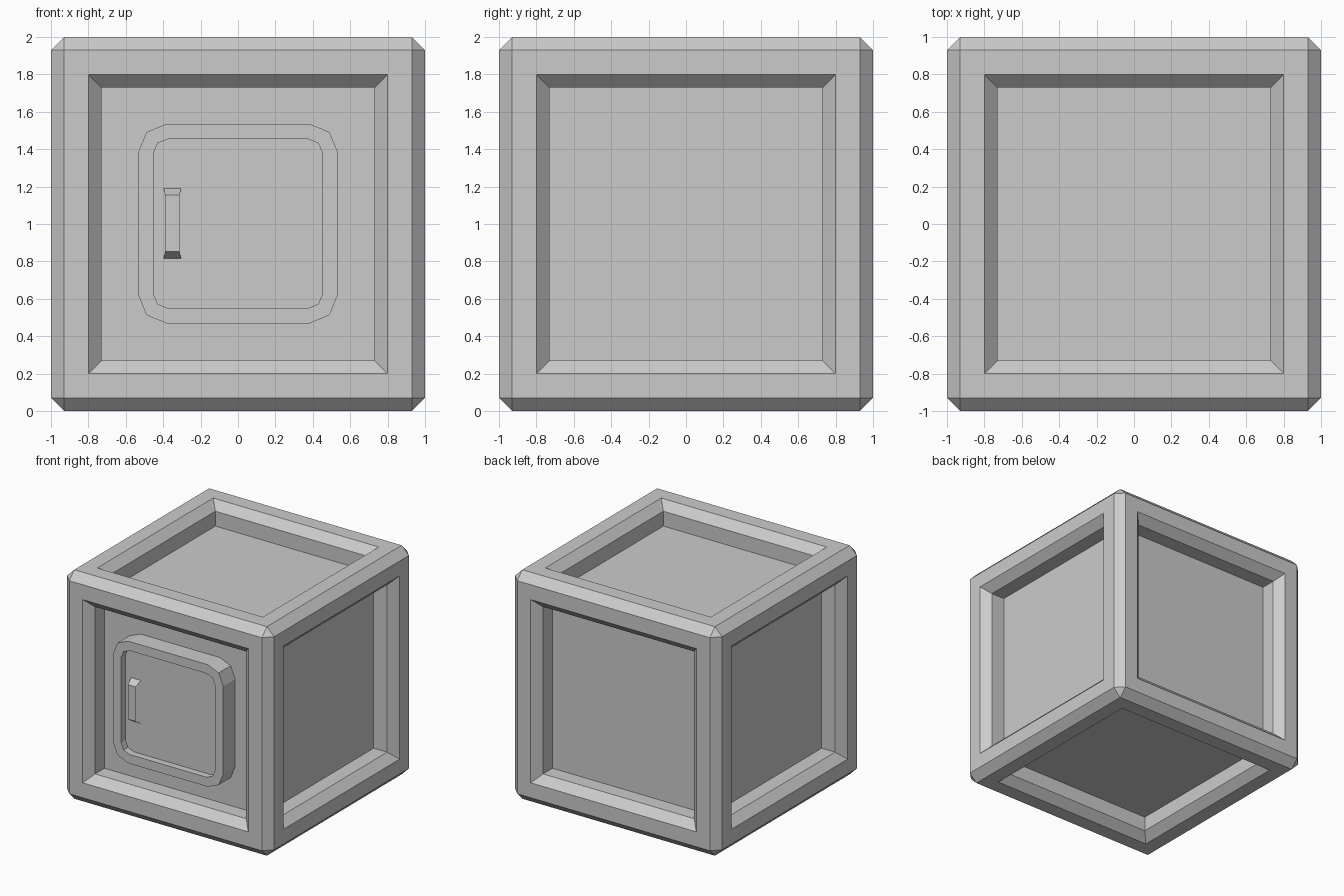
import bpy, bmesh, math

if "Cube" in bpy.data.objects:
    bpy.data.objects.remove(bpy.data.objects["Cube"])


def finish(bm, name):
    bmesh.ops.recalc_face_normals(bm, faces=bm.faces)
    mesh = bpy.data.meshes.new(name)
    bm.to_mesh(mesh)
    bm.free()
    obj = bpy.data.objects.new(name, mesh)
    bpy.context.collection.objects.link(obj)
    return obj


# Crate body: chamfered cube with a sunken panel on all six sides
bm = bmesh.new()
bmesh.ops.create_cube(bm, size=2)
bmesh.ops.translate(bm, verts=bm.verts, vec=(0, 0, 1))
bmesh.ops.bevel(bm, geom=bm.edges[:], offset=0.07, segments=1,
                affect='EDGES', clamp_overlap=True)
sides = [f for f in bm.faces if f.calc_area() > 1]
for thickness, depth in ((0.13, 0), (0.07, -0.07)):
    bmesh.ops.inset_individual(bm, faces=sides, thickness=thickness,
                               depth=depth, use_even_offset=True)
directions = [f.normal.copy() for f in sides]
for face, normal in zip(sides, directions):
    floor = bmesh.ops.extrude_discrete_faces(bm, faces=[face])["faces"][0]
    bmesh.ops.translate(bm, verts=floor.verts, vec=normal * -0.13)
finish(bm, "crate_body")


# Door hatch: rounded square rim with a recessed centre
def rounded_ring(bm, half, radius, y):
    verts = []
    for quarter in range(4):
        mid = math.radians(45 + 90 * quarter)
        cx = math.copysign(half - radius, math.cos(mid))
        cz = math.copysign(half - radius, math.sin(mid))
        for step in (-1, 0, 1):
            a = mid + step * math.pi / 4
            verts.append(bm.verts.new((cx + radius * math.cos(a), y,
                                       1.002 + cz + radius * math.sin(a))))
    return verts


bm = bmesh.new()
rings = [rounded_ring(bm, *r) for r in ((0.533, 0.15, -0.80), (0.533, 0.15, -0.965),
                                        (0.453, 0.08, -0.965), (0.453, 0.08, -0.905))]
for a, b in zip(rings, rings[1:]):
    for i in range(len(a)):
        j = (i + 1) % len(a)
        bm.faces.new((a[i], a[j], b[j], b[i]))
bm.faces.new(rings[-1])
finish(bm, "door_hatch")

# Handle: thin bent strip with flared feet
bm = bmesh.new()
profile = [(0.047, -0.905, 0.815), (0.038, -0.965, 0.853),
           (0.038, -0.965, 1.155), (0.047, -0.905, 1.19)]
pairs = [[bm.verts.new((-0.351 + s * w, y, z)) for s in (-1, 1)] for w, y, z in profile]
for (a, b), (c, d) in zip(pairs, pairs[1:]):
    bm.faces.new((a, b, d, c))
finish(bm, "door_handle")
